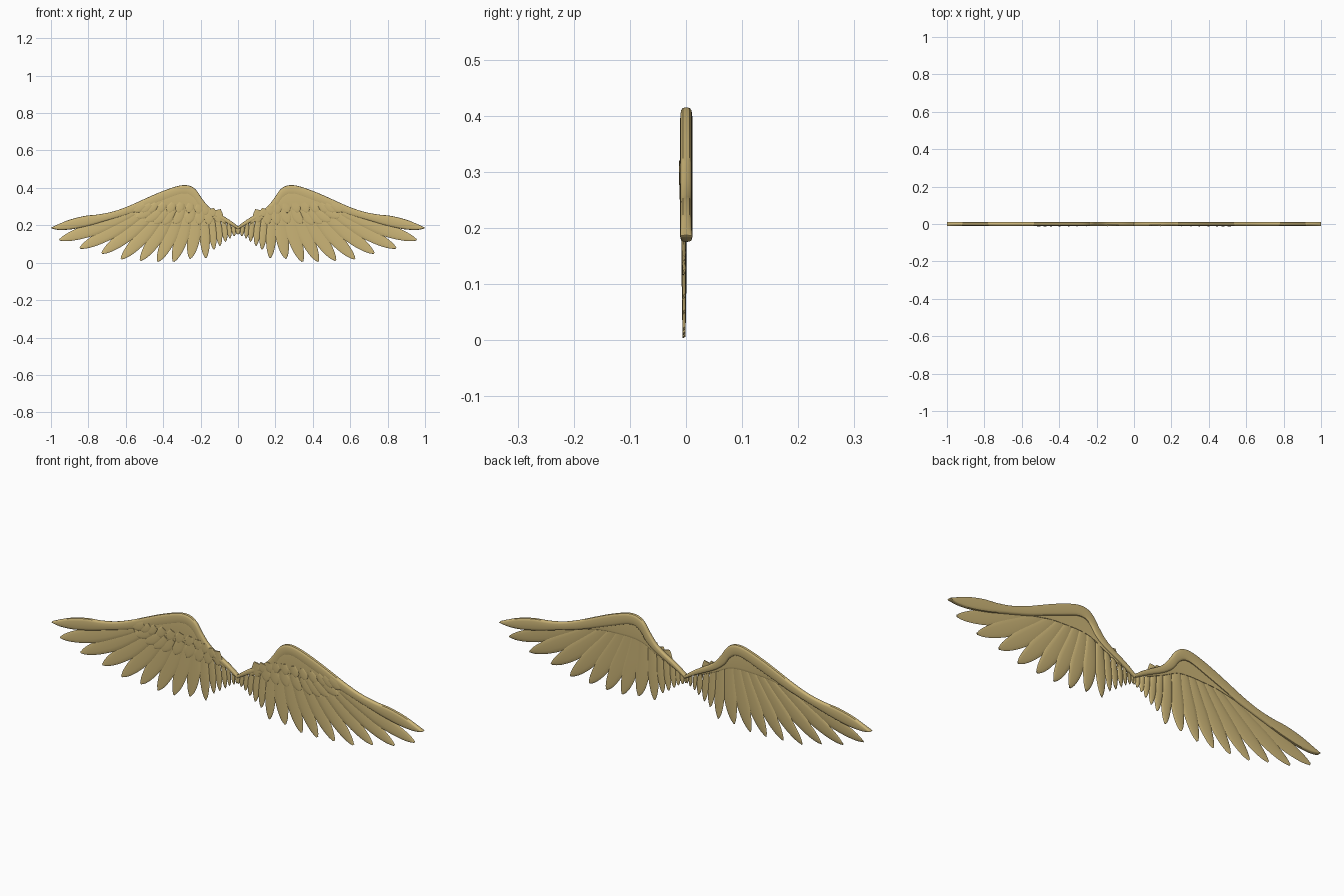
import bpy, bmesh, math
from mathutils import Vector

cube = bpy.data.objects.get("Cube")
if cube:
    bpy.data.objects.remove(cube, do_unlink=True)

gold = bpy.data.materials.new("antique gold")
gold.use_nodes = True
COLOUR = (0.60, 0.46, 0.185, 1)
gold.diffuse_color = COLOUR
gold.node_tree.nodes["Principled BSDF"].inputs["Base Color"].default_value = COLOUR


def finish(bm, name):
    """Turn a half-model bmesh into a mirrored, smooth object."""
    bmesh.ops.recalc_face_normals(bm, faces=bm.faces)
    mesh = bpy.data.meshes.new(name)
    bm.to_mesh(mesh)
    bm.free()
    mesh.materials.append(gold)
    ob = bpy.data.objects.new(name, mesh)
    bpy.context.collection.objects.link(ob)
    mirror = ob.modifiers.new("mirror", "MIRROR")
    mirror.use_mirror_merge = False
    bpy.ops.object.select_all(action="DESELECT")
    ob.select_set(True)
    bpy.context.view_layer.objects.active = ob
    bpy.ops.object.shade_smooth_by_angle(angle=math.radians(40))
    return ob


def loft(bm, rings):
    """Skin a list of closed rings and cap both ends."""
    loops = [[bm.verts.new(p) for p in ring] for ring in rings]
    n = len(loops[0])
    for a, b in zip(loops, loops[1:]):
        for i in range(n):
            bm.faces.new((a[i], a[(i + 1) % n], b[(i + 1) % n], b[i]))
    bm.faces.new(loops[0])
    bm.faces.new(loops[-1][::-1])


def spline(points, steps=5):
    """Catmull-Rom curve through 2D points."""
    pts = [Vector(p) for p in points]
    pts = [2 * pts[0] - pts[1]] + pts + [2 * pts[-1] - pts[-2]]
    out = []
    for a, b, c, d in zip(pts, pts[1:], pts[2:], pts[3:]):
        for s in range(steps):
            t = s / steps
            out.append(0.5 * (2 * b + (c - a) * t + (2 * a - 5 * b + 4 * c - d) * t**2
                              + (3 * b - a - 3 * c + d) * t**3))
    return out + [pts[-2]]


def band(bm, upper, lower, front, back, roundness, sides=16):
    """Rounded strip between two edge curves."""
    rings = []
    for a, b in zip(spline(upper), spline(lower)):
        mid, half, ring = (a + b) / 2, (a - b) / 2, []
        for i in range(sides):
            ang = 2 * math.pi * i / sides
            c, s = math.cos(ang), math.sin(ang)
            u = math.copysign(abs(c) ** roundness, c)
            v = math.copysign(abs(s) ** roundness, s)
            p = mid + half * u
            ring.append((p.x, (front + back) / 2 + v * (back - front) / 2, p.y))
        rings.append(ring)
    loft(bm, rings)


def feather(bm, root, tip, width, y, bend=0.0, thick=0.004, tilt=0.0, sides=12, steps=18):
    """Lens-shaped blade with a centre shaft and a rounded point."""
    root, tip = Vector(root), Vector(tip)
    side = Vector((tip.y - root.y, root.x - tip.x)).normalized()
    ctrl = (root + tip) / 2 + side * bend
    rings = []
    for k in range(steps + 1):
        t = math.sin(math.pi / 2 * k / steps)
        p = root * (1 - t)**2 + ctrl * 2 * t * (1 - t) + tip * t * t
        d = ((ctrl - root) * (1 - t) + (tip - ctrl) * t).normalized()
        n = Vector((-d.y, d.x))
        taper = max(0.03, (1 - t**3.5)) ** 0.6
        w = width / 2 * (0.65 + 0.35 * min(1, t * 1.8)) * taper
        ring = []
        for i in range(sides):
            ang = 2 * math.pi * i / sides
            u, v = math.cos(ang), math.sin(ang)
            q = p + n * w * u
            h = thick * (0.4 + 0.6 * taper) * math.copysign(abs(v) ** 0.7, v)
            shaft = 1.15 if abs(u) < 0.1 else 0.9
            ring.append((q.x, y + h * shaft + tilt * u, q.y))
        rings.append(ring)
    loft(bm, rings)


# Thick leading edge, running into the outermost feather
TOP = [(0, .195), (.05, .232), (.145, .29), (.19, .34), (.22, .384), (.25, .408), (.29, .415),
       (.34, .405), (.42, .376), (.5, .341), (.58, .305), (.66, .276), (.74, .259), (.82, .25),
       (.9, .23), (.96, .206), (.99, .192), (1, .187)]
LOW = [(0, .178), (.06, .212), (.16, .262), (.21, .3), (.235, .335), (.26, .356), (.285, .362),
       (.32, .356), (.39, .33), (.47, .3), (.55, .27), (.63, .245), (.71, .222), (.79, .199),
       (.88, .18), (.95, .175), (.985, .18), (.998, .184)]
bm = bmesh.new()
band(bm, TOP, LOW, -0.0105, 0.0115, 0.6)
finish(bm, "leading_edge")

# Smooth shoulder plate below the leading edge
bm = bmesh.new()
band(bm, [(.07, .23), (.15, .28), (.22, .35), (.28, .385), (.36, .37), (.46, .325), (.56, .285)],
     [(.07, .21), (.16, .25), (.23, .285), (.29, .295), (.36, .295), (.45, .29), (.55, .27)],
     -0.0095, 0.0035, 0.3)
finish(bm, "shoulder_plate")

# Long flight feathers: root, tip, width
FLIGHT = [
    ((.56, .275), (.955, .122), .08), ((.49, .29), (.845, .078), .082),
    ((.43, .30), (.728, .05), .083), ((.38, .31), (.625, .02), .083),
    ((.34, .315), (.522, .012), .083), ((.30, .32), (.43, .006), .083),
    ((.265, .32), (.345, .006), .082), ((.23, .30), (.257, .022), .078),
]
bm = bmesh.new()
for root, tip, width in FLIGHT:
    feather(bm, root, tip, width, -0.0035, bend=0.018, tilt=0.0015)
finish(bm, "flight_feathers")

# Narrow feathers close to the middle
INNER = [((.185, .285), (.172, .025), .062), ((.145, .265), (.128, .07), .046),
         ((.11, .25), (.096, .09), .04), ((.078, .235), (.066, .112), .034),
         ((.05, .218), (.043, .13), .028), ((.026, .205), (.02, .142), .024),
         ((.006, .195), (.004, .152), .018)]
bm = bmesh.new()
for root, tip, width in INNER:
    feather(bm, root, tip, width, -0.0035, tilt=0.001)
finish(bm, "inner_feathers")


# Two overlapping rows of short covering feathers on the front
def covert_row(name, edge, count, length, width, y):
    bm = bmesh.new()
    curve = spline(edge, 12)
    for i in range(count):
        f = i / (count - 1)
        tip = curve[round(f * (len(curve) - 1))]
        ang = math.radians(-95 + 68 * f)
        size = length * (0.8 + 0.4 * f)
        root = tip - Vector((math.cos(ang), math.sin(ang))) * size
        feather(bm, root, tip, width, y, bend=0.004, thick=0.003, tilt=0.0007, steps=12)
    finish(bm, name)


covert_row("lower_coverts", [(.105, .215), (.19, .205), (.29, .212), (.39, .207), (.47, .215), (.545, .245)],
           9, 0.085, 0.058, -0.0075)
covert_row("upper_coverts", [(.14, .245), (.21, .262), (.30, .27), (.40, .272), (.49, .275), (.56, .28)],
           10, 0.055, 0.05, -0.0086)
